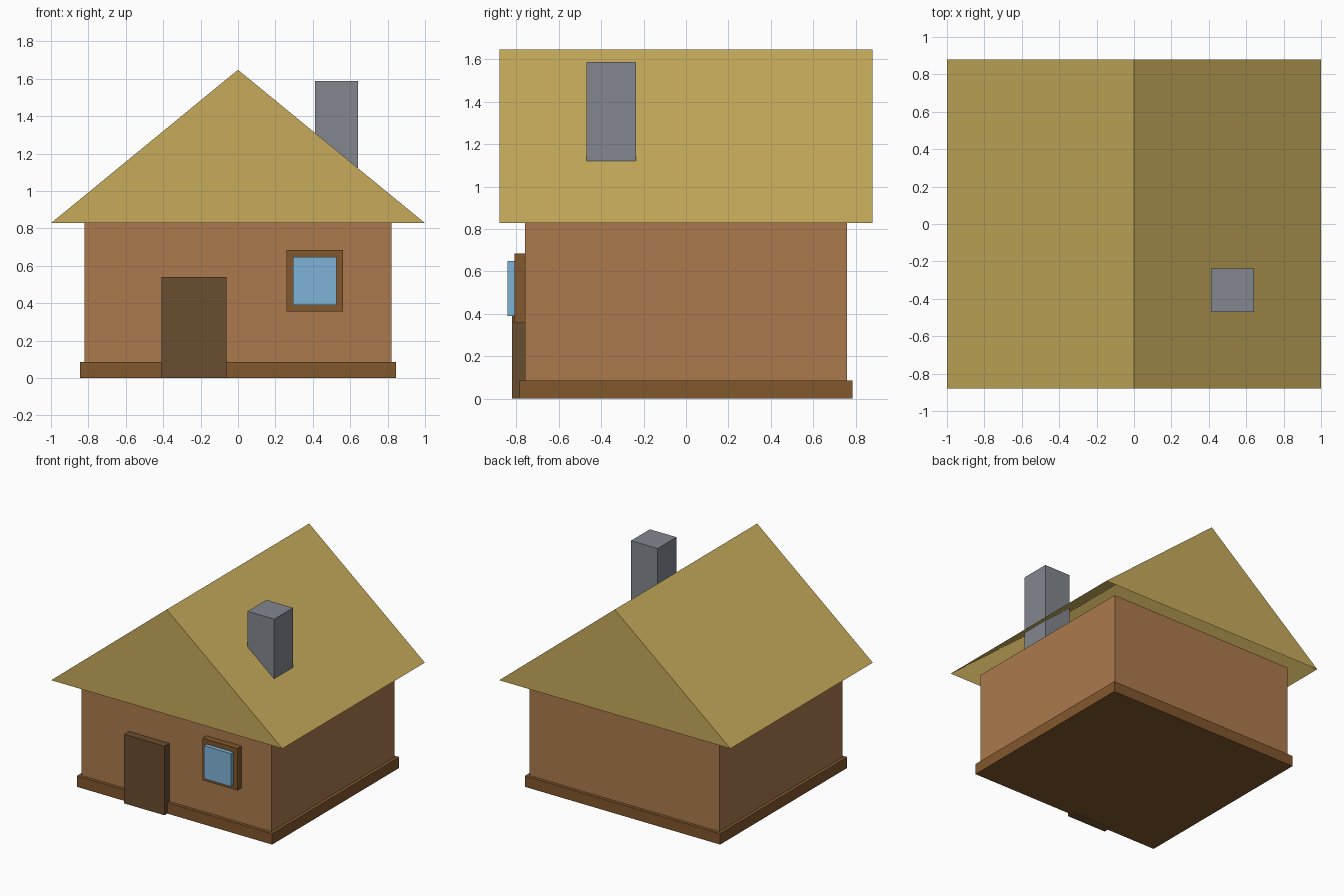
import bpy

if "Cube" in bpy.data.objects:
    bpy.data.objects.remove(bpy.data.objects["Cube"])


def material(name, hex_rgb):
    def linear(c):
        return c / 12.92 if c <= 0.04045 else ((c + 0.055) / 1.055) ** 2.4
    m = bpy.data.materials.new(name)
    m.diffuse_color = [linear(int(hex_rgb[i:i + 2], 16) / 255) for i in (0, 2, 4)] + [1]
    m.use_nodes = True
    m.node_tree.nodes["Principled BSDF"].inputs["Base Color"].default_value = m.diffuse_color
    return m


def mesh_object(name, verts, faces, mat):
    me = bpy.data.meshes.new(name)
    me.from_pydata(verts, [], faces)
    me.materials.append(mat)
    ob = bpy.data.objects.new(name, me)
    bpy.context.collection.objects.link(ob)
    return ob


def box(name, xs, ys, zs, mat):
    verts = [(x, y, z) for z in zs for y in ys for x in xs]
    faces = [(0, 2, 3, 1), (4, 5, 7, 6), (0, 1, 5, 4),
             (1, 3, 7, 5), (3, 2, 6, 7), (2, 0, 4, 6)]
    return mesh_object(name, verts, faces, mat)


plaster = material("clay wall", "AC7A4D")
thatch = material("straw roof", "C7AB5B")
timber = material("brown timber", "82572D")
dark_wood = material("dark door wood", "694D2F")
stone = material("grey stone", "82878F")
glass = material("blue glass", "7FB4D7")

# Body
box("plinth", (-0.845, 0.845), (-0.785, 0.785), (0, 0.085), timber)
box("walls", (-0.82, 0.82), (-0.76, 0.76), (0.04, 0.828), plaster)

# Roof: two slopes and two gables, open underneath
verts = [(x, y, z) for y in (-0.88, 0.88)
         for x, z in ((-1, 0.828), (1, 0.828), (0, 1.648))]
mesh_object("roof", verts, [(0, 1, 2), (4, 3, 5), (1, 4, 5, 2), (3, 0, 2, 5)], thatch)

# Chimney stands on the wall top and passes through the slope
box("chimney", (0.412, 0.642), (-0.47, -0.237), (0.8, 1.588), stone)

# Door and window on the front
box("door", (-0.41, -0.062), (-0.82, -0.74), (0, 0.54), dark_wood)
box("window_frame", (0.258, 0.562), (-0.81, -0.74), (0.357, 0.685), timber)
box("window_pane", (0.295, 0.527), (-0.842, -0.78), (0.39, 0.648), glass)
